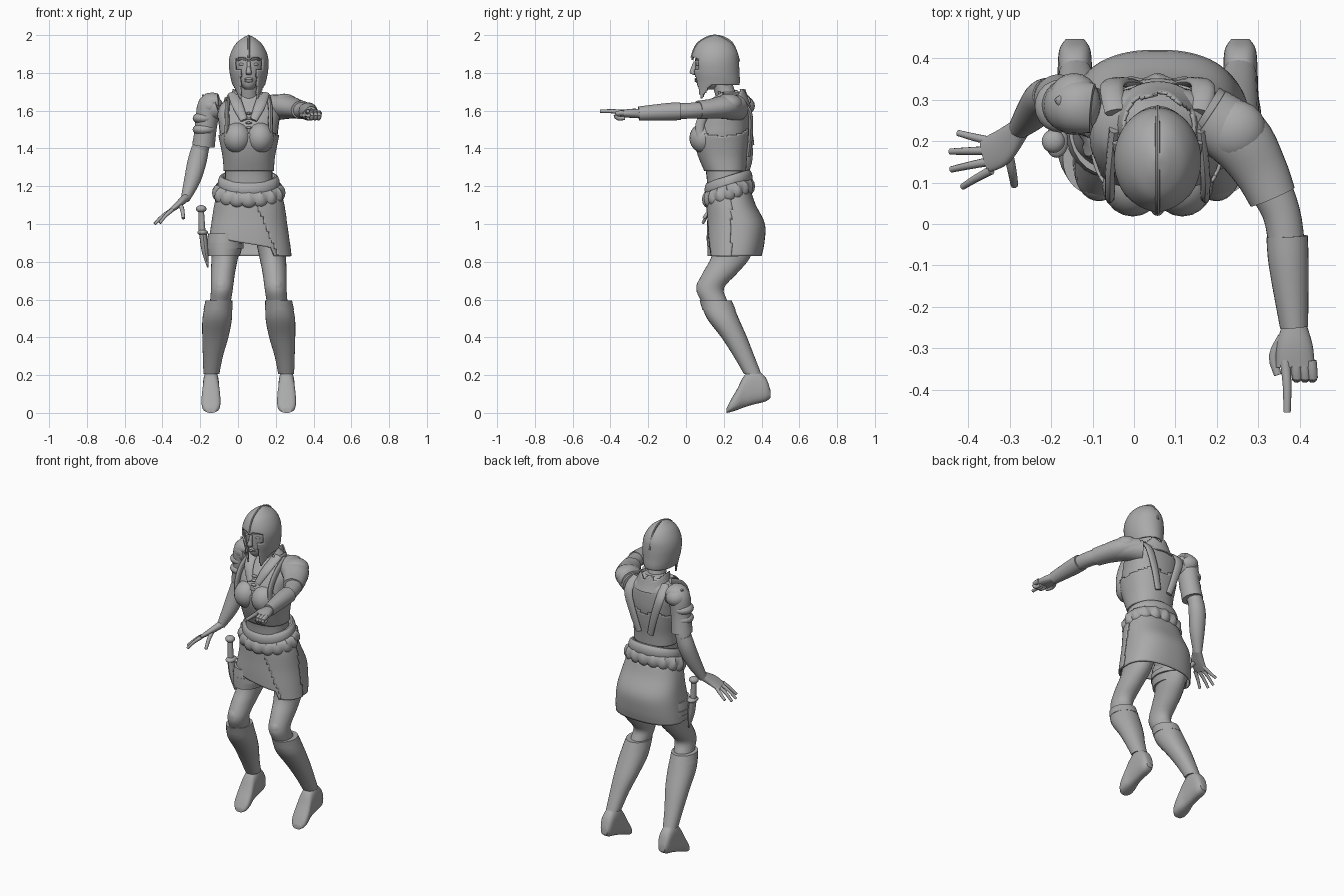
import bpy, bmesh, math
from mathutils import Vector

C = 0.057  # centre line of the body
grey = bpy.data.materials.new("grey")
grey.diffuse_color = (0.4, 0.4, 0.4, 1)
UP = (0, 0, 1)


def finish(name, bm, solid=0):
    bmesh.ops.recalc_face_normals(bm, faces=bm.faces)
    me = bpy.data.meshes.new(name)
    bm.to_mesh(me)
    bm.free()
    me.materials.append(grey)
    ob = bpy.data.objects.new(name, me)
    bpy.context.collection.objects.link(ob)
    if solid:
        m = ob.modifiers.new("thickness", "SOLIDIFY")
        m.thickness, m.offset = solid, -1
    return ob


def resample(pts, k, closed):
    n, out = len(pts), []
    get = lambda i: pts[i % n] if closed else pts[min(max(i, 0), n - 1)]
    for i in range(n if closed else n - 1):
        for j in range(k):
            t = j / k
            out.append([.5 * (2 * b + (c - a) * t + (2 * a - 5 * b + 4 * c - d) * t * t + (3 * b - a - 3 * c + d) * t ** 3)
                        for a, b, c, d in zip(get(i - 1), get(i), get(i + 1), get(i + 2))])
    return out if closed else out + [list(pts[-1])]


def loft(name, rings, axis=None, ref=(0, 1, 0), n=28, k=4, pw=2, keep=None, edit=None,
         cap=True, closed=False, solid=0):
    """Skin of oval rings (x, y, z, half width, half depth) along a smooth path."""
    pts, bm, rows = resample(rings, k, closed), bmesh.new(), []
    pos = [Vector(p[:3]) for p in pts]
    m = len(pts)
    for i, p in enumerate(pts):
        nxt, prv = (pos[(i + 1) % m], pos[i - 1]) if closed else (pos[min(i + 1, m - 1)], pos[max(i - 1, 0)])
        t = Vector(axis) if axis else (nxt - prv).normalized()
        u = Vector(ref).cross(t).normalized()
        v = t.cross(u)
        row = []
        for j in range(n):
            a = 2 * math.pi * j / n
            c, s = [math.copysign(abs(f) ** (2 / pw), f) for f in (math.cos(a), math.sin(a))]
            co = pos[i] + u * c * max(p[3], .0005) + v * s * max(p[4], .0005)
            row.append(bm.verts.new(edit(co) if edit else co))
        rows.append(row)
    for i in range(m if closed else m - 1):
        r, q = rows[i], rows[(i + 1) % m]
        for j in range(n):
            f = [r[j], r[(j + 1) % n], q[(j + 1) % n], q[j]]
            if keep is None or keep(sum((w.co for w in f), Vector()) / 4):
                bm.faces.new(f)
    if cap and not closed:
        bm.faces.new(rows[0])
        bm.faces.new(rows[-1])
    loose = [w for w in bm.verts if not w.link_faces]
    bmesh.ops.delete(bm, geom=loose, context='VERTS')
    return finish(name, bm, solid)


def ball(name, loc, size):
    bm = bmesh.new()
    bmesh.ops.create_uvsphere(bm, u_segments=20, v_segments=12, radius=1)
    for v in bm.verts:
        v.co = Vector(loc) + Vector(a * b for a, b in zip(v.co, size))
    return finish(name, bm)


def body(rows, x=C, grow=0):
    """Rows of (z, front y, back y, half width) to horizontal rings."""
    return [(x, (f + b) / 2, z, w + grow, (b - f) / 2 + grow) for z, f, b, w in rows]


def finger(name, pts, r=.011):
    m = len(pts) - 1
    loft(name, [(*p, r * (1 - .3 * i / m), r * (1 - .3 * i / m)) for i, p in enumerate(pts)], ref=(.3, .1, 1), n=10, k=3)


# Torso, bodice and bust
trunk = [(1.15, .115, .32, .13), (1.28, .105, .31, .125), (1.35, .075, .315, .13), (1.42, .055, .325, .143),
         (1.47, .055, .33, .153), (1.52, .07, .335, .158), (1.58, .1, .335, .165), (1.63, .135, .33, .15),
         (1.665, .16, .31, .105), (1.7, .175, .285, .055)]
loft("torso", body(trunk), axis=UP, pw=2.3)
loft("bodice", body(trunk[1:7], grow=.008), axis=UP, pw=2.3, cap=False, solid=.008, n=48, k=6,
     keep=lambda c: c.z < 1.51 - .5 * abs(abs(c.x - C) - .07))
for s in (-1, 1):
    ball("bust", (C + s * .06, .098, 1.455), (.075, .08, .082))
    # Vest straps with rivets, and lapels
    loft("vest_strap", [(C + s * .105, .23, 1.665, .025, .012), (C + s * .115, .125, 1.61, .025, .012),
                        (C + s * .115, .075, 1.53, .024, .012), (C + s * .12, .08, 1.44, .02, .01)], ref=(s, 0, 0), n=12)
    loft("back_strap", [(C + s * .1, .27, 1.665, .012, .028), (C + s * .11, .335, 1.6, .012, .028),
                        (C + s * .075, .342, 1.48, .012, .024), (C + s * .04, .33, 1.36, .01, .02)], ref=(1, 0, 0), n=12)
    for y, z in ((.115, 1.61), (.085, 1.56), (.064, 1.51)):
        ball("rivet", (C + s * .115, y, z), (.011, .011, .011))
    loft("lapel", [(C + s * .08, .2, 1.69, .012, .03), (C + s * .06, .115, 1.63, .012, .03),
                   (C + s * .025, .075, 1.55, .01, .02)], ref=(s, 0, 0), n=12)
for i in range(4):
    ball("lace", (C, .085 - i * .006, 1.585 - i * .025), (.018, .012, .007))

# Neck and standing collar
loft("neck", [(C, .235, 1.62, .06, .062), (C, .205, 1.7, .052, .055), (C, .18, 1.79, .052, .055)], axis=UP)
loft("collar", body([(1.62, .13, .345, .12), (1.66, .15, .33, .1), (1.715, .14, .315, .085)]), axis=UP, n=48, k=6,
     cap=False, solid=.008, keep=lambda c: c.y > .17 and c.z < 1.68 + .035 * abs(math.sin(c.x * 45)))

# Head and face
loft("head", body([(1.712, .08, .15, .02), (1.735, .06, .2, .045), (1.79, .052, .25, .072), (1.87, .05, .262, .086),
                   (1.93, .075, .24, .07), (1.96, .12, .2, .03)]), axis=UP, pw=2.2)
loft("nose", [(C, .052, 1.86, .009, .012), (C, .042, 1.825, .011, .016), (C, .036, 1.8, .016, .016),
              (C, .05, 1.79, .012, .01)], axis=UP, n=12)
for z in (1.768, 1.757):
    ball("lip", (C, .056, z), (.023, .01, .007))
for s in (-1, 1):
    ball("eye", (C + s * .034, .066, 1.845), (.017, .014, .009))
    loft("brow", [(C + s * .012, .053, 1.866, .005, .005), (C + s * .035, .056, 1.874, .006, .006),
                  (C + s * .06, .075, 1.866, .004, .004)], ref=UP, n=8)


# Helmet with an open face and pointed cheek guards
def on_helmet(c):
    x = abs(c.x - C)
    if c.y < .15:
        wide = .072 if c.z > 1.82 else .045
        if x < wide and c.z < 1.885 - max(0, .028 - x) * .9 - max(0, x - .05) * .6:
            return False
    return c.z > 1.735 - max(0, .13 - c.y) * 1.4


loft("helmet", body([(2.0, .15, .16, .003), (1.985, .105, .2, .032), (1.955, .062, .245, .068), (1.91, .037, .272, .094),
                     (1.86, .028, .28, .105), (1.8, .033, .283, .101), (1.75, .042, .285, .09), (1.7, .048, .275, .077),
                     (1.655, .052, .265, .07)]), axis=UP, n=72, k=7, keep=on_helmet, cap=False, solid=.01)
loft("helmet_crest", [(C, .03, 1.88, .007, .006), (C, .063, 1.955, .007, .006), (C, .15, 1.995, .008, .006),
                      (C, .24, 1.96, .007, .006), (C, .281, 1.86, .007, .006)], ref=(1, 0, 0), n=8)

# Skirt with a raised front hem and an overlapping panel
hips = [(1.17, .12, .345, .165), (1.1, .115, .37, .182), (1.0, .113, .418, .198), (.9, .11, .415, .212), (.83, .11, .4, .22)]


def hem(co):
    if co.y < .26:
        low = .83 + min(1, (.26 - co.y) * 12) * max(0, .1 - .17 * max(0, co.x + .15))
        if co.x > .19:
            low = .83
        co.z = low + (co.z - .83) * (1.17 - low) / .34
    return co


loft("skirt", body(hips), axis=UP, n=64, pw=2.4, edit=hem, cap=False, solid=.008)
loft("skirt_panel", body(hips, grow=.007), axis=UP, n=96, k=8, pw=2.4, cap=False, solid=.008,
     keep=lambda c: c.y < .24 and c.x > .1 + (1.1 - c.z) * .42)

# Sash and lumpy belt, higher at the back
def belt_loop(name, z0, rx, ry, r, h, lump):
    loft(name, [(C + rx * math.cos(a), .225 + ry * math.sin(a), z0 + .32 * ry * math.sin(a) + (h * .15 if i % 2 and lump else 0),
                 r * (1 + lump * (-1) ** i), h * (1 + lump * .5 * (-1) ** i))
                for i in range(32) for a in [2 * math.pi * i / 32]], ref=UP, n=14, k=3, closed=True)


belt_loop("sash", 1.215, .142, .105, .022, .04, 0)
belt_loop("fur_belt", 1.165, .162, .108, .027, .042, .2)

# Legs, boots and feet
for s in (-1, 1):
    loft("leg", [(C + s * d, y, z, a, b) for d, y, z, a, b in (
        (.1, .27, 1.0, .085, .11), (.115, .26, .92, .08, .11), (.127, .235, .82, .07, .103), (.137, .18, .74, .064, .092),
        (.142, .128, .66, .058, .073), (.15, .15, .59, .055, .07), (.165, .19, .5, .05, .06))], axis=UP)
    ball("knee", (C + s * .143, .105, .665), (.045, .05, .055))
    loft("boot", [(C + s * d, y, z, a, b) for d, y, z, a, b in (
        (.16, .162, .582, .068, .083), (.167, .195, .5, .078, .084), (.177, .255, .4, .069, .068),
        (.19, .307, .3, .053, .055), (.198, .353, .205, .042, .046))], axis=UP, pw=2.2)
    loft("boot_cuff", [(C + s * d, y, z, a, b) for d, y, z, a, b in (
        (.158, .157, .595, .071, .085), (.163, .175, .545, .077, .088))], axis=UP, k=2)
    loft("foot", [(C + s * .2, y, (lo + hi) / 2, w, (hi - lo) / 2) for y, lo, hi, w in (
        (.447, .08, .12, .022), (.42, .06, .19, .038), (.36, .045, .23, .042), (.31, .03, .2, .044),
        (.27, .015, .125, .05), (.235, .004, .065, .046), (.215, 0, .025, .026))], axis=(0, -1, 0), ref=UP, pw=2.6)

# Thigh wrap and dagger
loft("thigh_wrap", [(-.07, .235, .95, .088, .115), (-.072, .23, .89, .095, .115), (-.075, .225, .83, .085, .11)], axis=UP, n=24)
loft("thigh_strap", [(-.07, .235, .9, .1, .12), (-.07, .235, .87, .1, .12)], axis=UP, k=1)
ball("dagger_pommel", (-.195, .2, 1.08), (.028, .028, .02))
loft("dagger_grip", [(-.195, .2, 1.08, .014, .014), (-.19, .2, .96, .018, .018)], n=12)
ball("dagger_guard", (-.187, .2, .955), (.028, .04, .016))
loft("dagger_sheath", [(-.187, .2, .96, .02, .03), (-.175, .2, .86, .018, .026), (-.16, .2, .77, .003, .004)], n=12)

# Lowered arm
loft("lowered_upper_arm", [(-.1, .27, 1.62, .06, .06), (-.16, .285, 1.59, .058, .058), (-.18, .295, 1.5, .05, .05),
                           (-.2, .31, 1.39, .044, .044), (-.215, .305, 1.34, .043, .043)])
loft("lowered_sleeve", [(-.1, .28, 1.65, .04, .06), (-.15, .285, 1.63, .062, .066), (-.168, .29, 1.52, .057, .06),
                        (-.183, .3, 1.415, .06, .062)])
loft("lowered_forearm", [(-.2, .31, 1.4, .046, .044), (-.217, .302, 1.33, .05, .047), (-.243, .27, 1.23, .043, .042),
                         (-.28, .23, 1.13, .024, .027)])
ball("lowered_shoulder_pad", (-.145, .29, 1.625), (.065, .075, .058))
loft("shoulder_spike", [(-.145, .29, 1.64, .03, .05), (-.19, .3, 1.685, .003, .004)], n=8)
for z in (1.56, 1.5):
    ball("sleeve_plate", (-.178, .285, z), (.062, .064, .035))
loft("lowered_palm", [(-.275, .232, 1.14, .022, .026), (-.32, .185, 1.1, .017, .043), (-.36, .165, 1.068, .011, .042)], pw=2.3)
for i, (y0, tip) in enumerate(((.2, (-.425, .22, 1.02)), (.178, (-.443, .175, 1.0)),
                               (.152, (-.441, .132, 1.0)), (.13, (-.414, .09, 1.005)))):
    finger("lowered_finger", [(-.345, y0, 1.077), ((-.35 + tip[0]) / 2, (y0 + tip[1]) / 2, 1.045), tip])
finger("lowered_thumb", [(-.305, .175, 1.1), (-.295, .13, 1.075), (-.289, .094, 1.03)], .013)

# Pointing arm
loft("pointing_upper_arm", [(.17, .27, 1.61, .07, .065), (.25, .215, 1.61, .066, .055), (.31, .12, 1.605, .056, .045),
                            (.355, .03, 1.6, .046, .042), (.37, -.06, 1.597, .044, .042)], ref=UP)
loft("pointing_sleeve", [(.18, .26, 1.625, .075, .06), (.255, .205, 1.62, .078, .062), (.305, .13, 1.61, .066, .052),
                         (.335, .065, 1.604, .058, .049)], ref=UP)
ball("pointing_shoulder_pad", (.245, .225, 1.635), (.075, .075, .055))
loft("pointing_bracer", [(.37, -.03, 1.597, .05, .047), (.374, -.1, 1.594, .048, .046), (.387, -.25, 1.585, .034, .037)], ref=UP)
loft("pointing_palm", [(.388, -.23, 1.585, .025, .024), (.388, -.29, 1.586, .043, .024), (.39, -.345, 1.584, .047, .018)],
     ref=UP, pw=2.3)
finger("pointing_finger", [(.365, -.33, 1.592), (.37, -.39, 1.597), (.37, -.455, 1.597)], .013)
for x in (.39, .41, .428):
    finger("curled_finger", [(x, -.33, 1.588), (x + .004, -.37, 1.583), (x, -.362, 1.56), (x - .005, -.325, 1.56)], .014)
finger("pointing_thumb", [(.36, -.275, 1.582), (.337, -.32, 1.575), (.348, -.365, 1.575)], .014)

# Smooth shading with sharp edges kept
for ob in bpy.context.scene.objects:
    ob.select_set(True)
    bpy.context.view_layer.objects.active = ob
bpy.ops.object.shade_smooth_by_angle(angle=math.radians(40))
